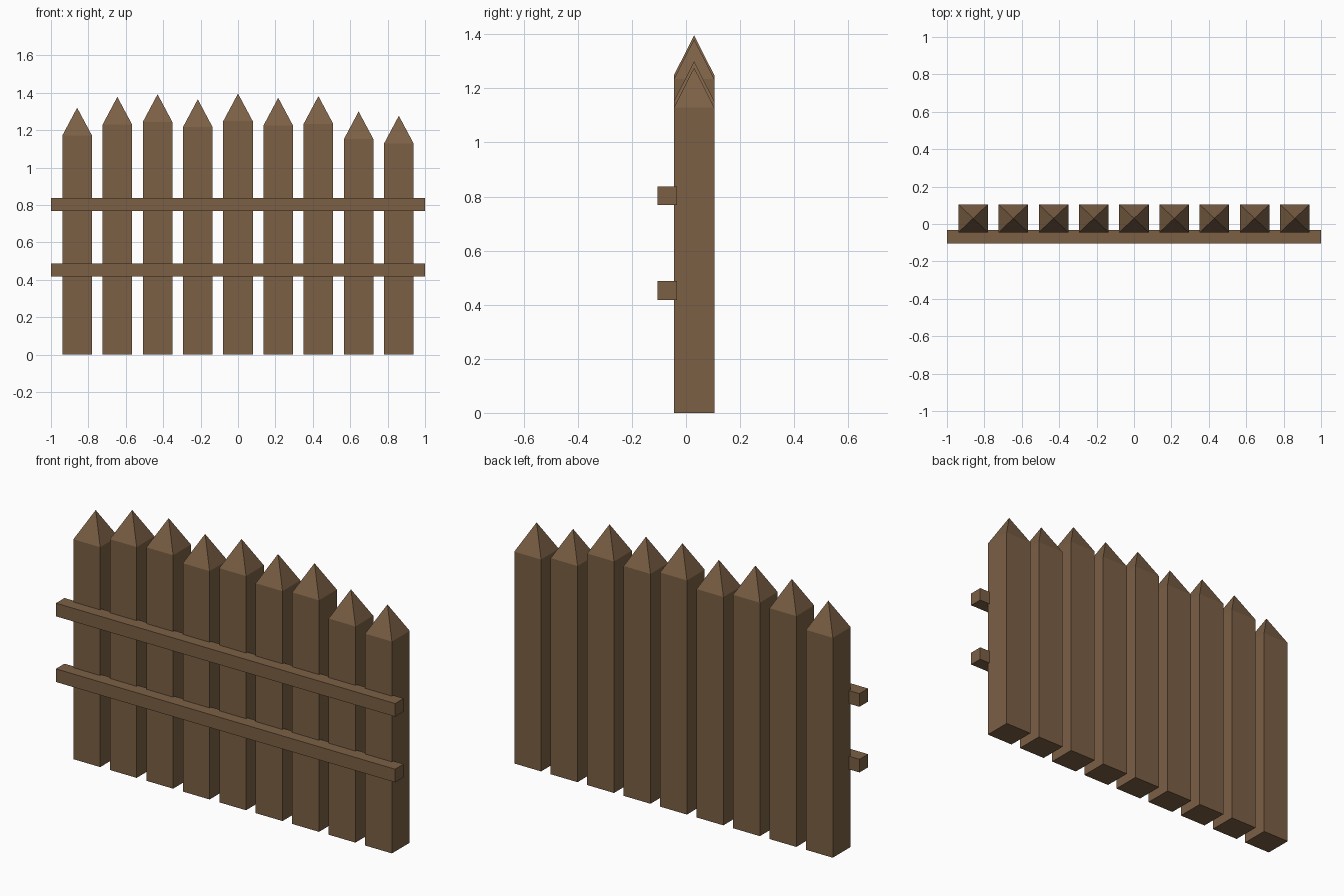
import bpy
import bmesh

cube = bpy.data.objects.get("Cube")
if cube:
    bpy.data.objects.remove(cube)

# Single brown wood colour
wood = bpy.data.materials.new("brown_wood")
wood.use_nodes = True
colour = (0.2, 0.117, 0.06, 1)
wood.diffuse_color = colour
wood.node_tree.nodes["Principled BSDF"].inputs["Base Color"].default_value = colour


def add_box(name, low, high, tip=0):
    """Box between two corners, with an optional pyramid tip on top."""
    bm = bmesh.new()
    bmesh.ops.create_cube(bm, size=1)
    for v in bm.verts:
        v.co = [low[i] if v.co[i] < 0 else high[i] for i in range(3)]
    if tip:
        bm.normal_update()
        top = max(bm.faces, key=lambda f: f.normal.z)
        apex = bmesh.ops.poke(bm, faces=[top])["verts"][0]
        apex.co.z += tip
    mesh = bpy.data.meshes.new(name)
    bm.to_mesh(mesh)
    bm.free()
    mesh.materials.append(wood)
    obj = bpy.data.objects.new(name, mesh)
    bpy.context.collection.objects.link(obj)


# Pointed pickets of uneven height
half_width, tip = 0.079, 0.148
peaks = [1.32, 1.378, 1.392, 1.365, 1.396, 1.373, 1.382, 1.3, 1.277]
for i, peak in enumerate(peaks):
    x = (i - 4) * 0.215
    add_box(f"picket_{i + 1}", (x - half_width, -0.045, 0),
            (x + half_width, 0.105, peak - tip), tip)

# Horizontal rails across the front
for name, z in (("lower_rail", 0.418), ("upper_rail", 0.768)):
    add_box(name, (-1, -0.105, z), (1, -0.033, z + 0.07))
